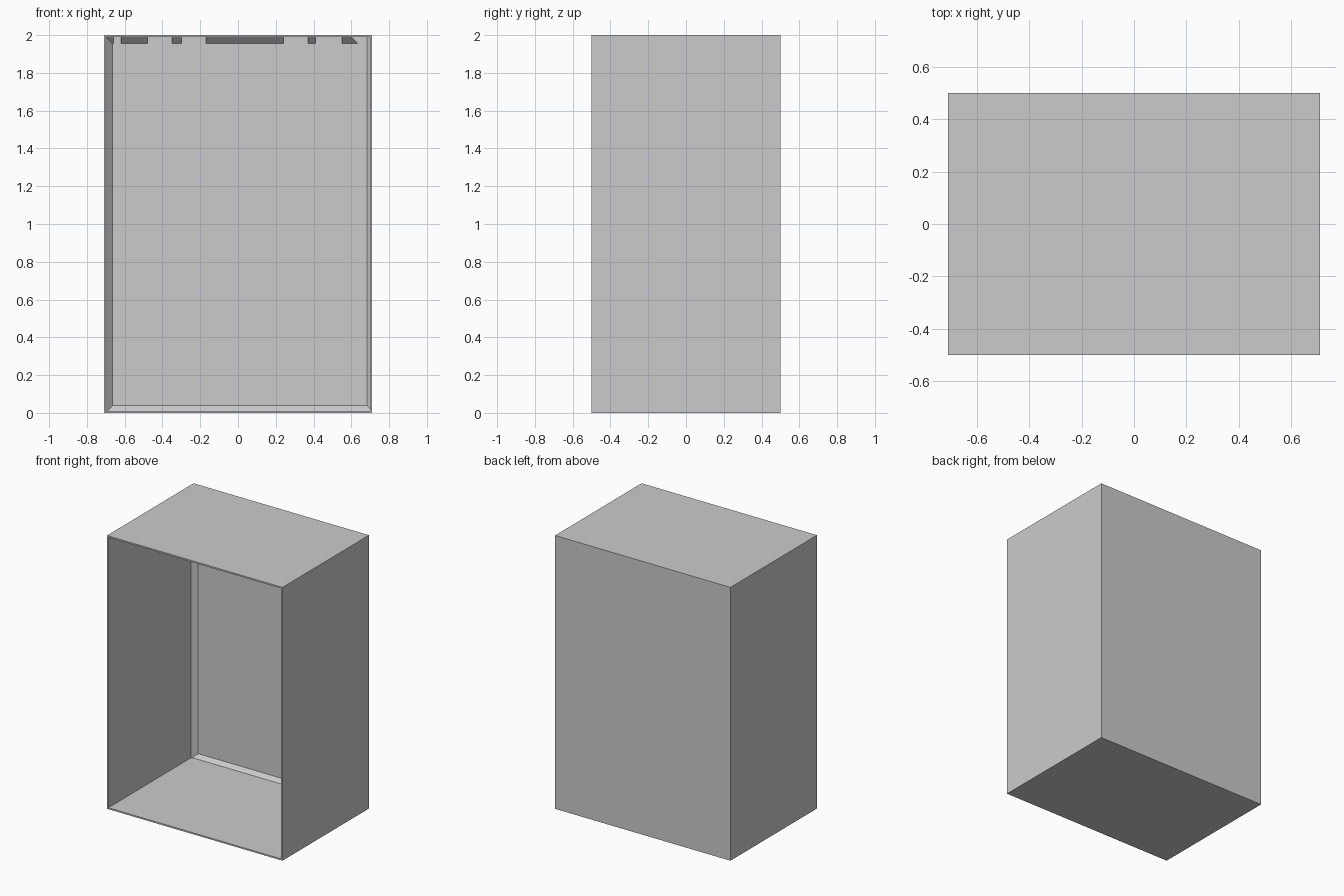
import bpy
import bmesh

old = bpy.data.objects.get("Cube")
if old:
    bpy.data.objects.remove(old, do_unlink=True)

W, D, H = 1.42, 1.0, 2.0   # overall size
T = 0.011                  # wall thickness
X, Y = W / 2 - T, D / 2 - T

grey = bpy.data.materials.new("plain grey")
grey.use_nodes = True
colour = (0.6, 0.6, 0.6, 1)
grey.diffuse_color = colour
grey.node_tree.nodes["Principled BSDF"].inputs["Base Color"].default_value = colour


def add_object(name, bm):
    bmesh.ops.recalc_face_normals(bm, faces=bm.faces)
    mesh = bpy.data.meshes.new(name)
    bm.to_mesh(mesh)
    bm.free()
    mesh.materials.append(grey)
    obj = bpy.data.objects.new(name, mesh)
    bpy.context.collection.objects.link(obj)
    return obj


def wedge(name, start, end):
    """Prism between two matching triangles."""
    bm = bmesh.new()
    a = [bm.verts.new(p) for p in start]
    b = [bm.verts.new(p) for p in end]
    bm.faces.new(a)
    bm.faces.new(b)
    for i in range(3):
        j = (i + 1) % 3
        bm.faces.new((a[i], a[j], b[j], b[i]))
    return add_object(name, bm)


def horizontal(name, x0, x1, z, rise, slant=0):
    """Corner strip along x, with an optional slanted right end."""
    def section(x, s):
        return [(x, Y, z), (x, Y - abs(rise), z), (x + s, Y, z + rise)]
    return wedge(name, section(x0, 0), section(x1, slant))


def vertical(name, side, size):
    """Corner strip along z on one side wall."""
    def section(z):
        return [(side * X, Y, z), (side * X, Y - size, z),
                (side * (X - size), Y, z)]
    return wedge(name, section(T), section(H - T))


# Thin-walled box, open at the front
bm = bmesh.new()
bmesh.ops.create_cube(bm, size=1)
for v in bm.verts:
    v.co.x *= W
    v.co.y *= D
    v.co.z = (v.co.z + 0.5) * H
front = [f for f in bm.faces if f.calc_center_median().y < -D / 2 + 0.01]
bmesh.ops.delete(bm, geom=front, context='FACES_ONLY')
box = add_object("box_shell", bm)
solid = box.modifiers.new("walls", 'SOLIDIFY')
solid.thickness = T
solid.offset = -1
solid.use_even_offset = True

# Chamfer strips in the rear inner corners
horizontal("floor_strip", -X, X, T, 0.027)
vertical("right_corner_strip", -1, 0.034)
vertical("left_corner_strip", 1, 0.017)

# Ceiling strip, interrupted by notches
spans = [(-X, -0.66), (-0.62, -0.48), (-0.35, -0.30), (-0.17, 0.24),
         (0.37, 0.41), (0.55, 0.60)]
for i, (x0, x1) in enumerate(spans):
    slant = 0.035 if i == len(spans) - 1 else 0
    horizontal(f"ceiling_strip_{i + 1}", x0, x1, H - T, -0.034, slant)
